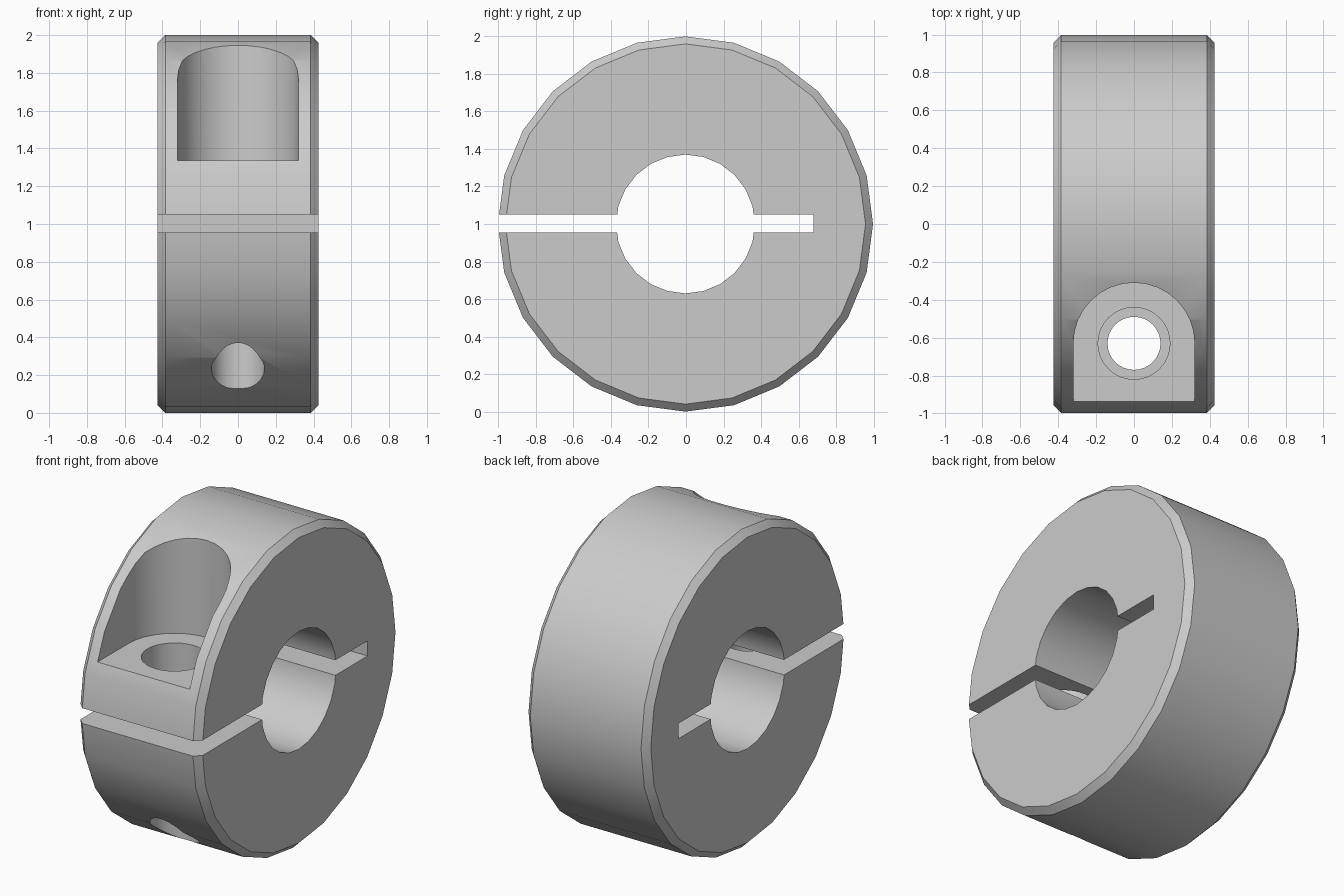
import bpy, bmesh, math

if "Cube" in bpy.data.objects:
    bpy.data.objects.remove(bpy.data.objects["Cube"])

SIDES = 24
OUTER, BORE, HALF_WIDTH, CHAMFER = 1.0, 0.37, 0.425, 0.04
CENTRE_Y, SCREW_Y = -0.003, -0.63
SLOT_LOW, SLOT_HIGH, SLOT_END = 0.955, 1.05, 0.68

steel = bpy.data.materials.new("grey_steel")
steel.use_nodes = True
GREY = (0.6, 0.6, 0.6, 1)
steel.diffuse_color = GREY
steel.node_tree.nodes["Principled BSDF"].inputs["Base Color"].default_value = GREY


def add_object(name, bm):
    bmesh.ops.recalc_face_normals(bm, faces=bm.faces)
    mesh = bpy.data.meshes.new(name)
    bm.to_mesh(mesh)
    bm.free()
    mesh.materials.append(steel)
    obj = bpy.data.objects.new(name, mesh)
    bpy.context.collection.objects.link(obj)
    return obj


def prism(name, outline, z0, z1):
    """Upright prism from a plan outline."""
    bm = bmesh.new()
    base = bm.faces.new([bm.verts.new((x, y, z0)) for x, y in outline])
    top = bmesh.ops.extrude_face_region(bm, geom=[base])["geom"]
    verts = [v for v in top if isinstance(v, bmesh.types.BMVert)]
    bmesh.ops.translate(bm, verts=verts, vec=(0, 0, z1 - z0))
    return add_object(name, bm)


def arc(radius, sweep, count):
    """Points around the screw axis, starting at +x."""
    return [(radius * math.cos(sweep * i / count),
             SCREW_Y + radius * math.sin(sweep * i / count)) for i in range(count + 1)]


# Collar ring: chamfered section revolved about the x axis
bm = bmesh.new()
rim = OUTER - CHAMFER
edge = HALF_WIDTH - CHAMFER
section = [(-HALF_WIDTH, BORE), (-HALF_WIDTH, rim), (-edge, OUTER),
           (edge, OUTER), (HALF_WIDTH, rim), (HALF_WIDTH, BORE)]
rings = []
for i in range(SIDES):
    a = math.tau * i / SIDES
    rings.append([bm.verts.new((x, CENTRE_Y + r * math.sin(a), 1 + r * math.cos(a)))
                  for x, r in section])
for i, ring in enumerate(rings):
    following = rings[(i + 1) % SIDES]
    for j in range(len(section)):
        k = (j + 1) % len(section)
        bm.faces.new((ring[j], ring[k], following[k], following[j]))
collar = add_object("clamp_collar", bm)

# Clamping slot, counterbore open to the front, and stepped screw hole
slot = [(-0.6, -1.2), (0.6, -1.2), (0.6, SLOT_END), (-0.6, SLOT_END)]
pocket = arc(0.32, math.pi, 16) + [(-0.32, -1.2), (0.32, -1.2)]
cutters = [
    prism("slot_cutter", slot, SLOT_LOW, SLOT_HIGH),
    prism("counterbore_cutter", pocket, 1.335, 2.2),
    prism("clearance_hole_cutter", arc(0.19, math.tau, 32)[:-1], 1.0, 1.5),
    prism("threaded_hole_cutter", arc(0.14, math.tau, 32)[:-1], -0.2, 1.02),
]
for cutter in cutters:
    cutter.hide_render = True
    mod = collar.modifiers.new(cutter.name, "BOOLEAN")
    mod.operation = "DIFFERENCE"
    mod.solver = "EXACT"
    mod.object = cutter

# Apply the cuts and remove the cutters
graph = bpy.context.evaluated_depsgraph_get()
cut_mesh = bpy.data.meshes.new_from_object(collar.evaluated_get(graph))
collar.modifiers.clear()
collar.data = cut_mesh
cut_mesh.name = "clamp_collar"
for cutter in cutters:
    bpy.data.objects.remove(cutter)

# Smooth round walls, crisp machined edges
bpy.ops.object.select_all(action="DESELECT")
collar.select_set(True)
bpy.context.view_layer.objects.active = collar
bpy.ops.object.shade_smooth_by_angle(angle=math.radians(30))
